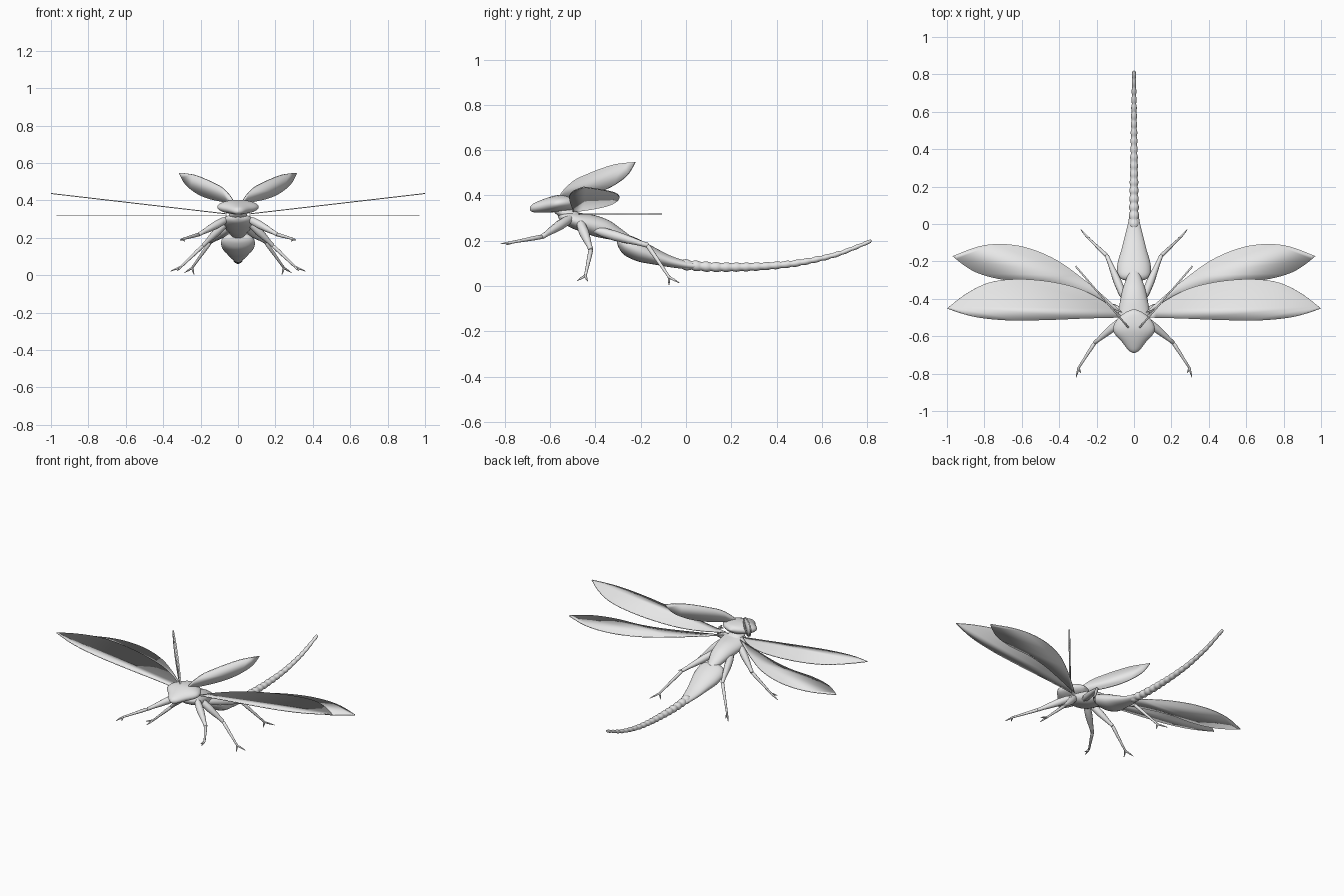
import bpy, bmesh, math
from mathutils import Vector

if "Cube" in bpy.data.objects:
    bpy.data.objects.remove(bpy.data.objects["Cube"])

GREY = bpy.data.materials.new("plain grey")
GREY.diffuse_color = (0.8, 0.8, 0.8, 1)
GREY.use_nodes = True
GREY.node_tree.nodes["Principled BSDF"].inputs["Base Color"].default_value = GREY.diffuse_color


def finish(bm, name, angle=50):
    bmesh.ops.recalc_face_normals(bm, faces=bm.faces)
    me = bpy.data.meshes.new(name)
    bm.to_mesh(me)
    bm.free()
    ob = bpy.data.objects.new(name, me)
    bpy.context.collection.objects.link(ob)
    me.materials.append(GREY)
    bpy.ops.object.select_all(action='DESELECT')
    ob.select_set(True)
    bpy.context.view_layer.objects.active = ob
    bpy.ops.object.shade_smooth_by_angle(angle=math.radians(angle))
    return ob


def skin(bm, rings):
    """Join rings of equal size into a closed skin."""
    rows = [[bm.verts.new(p) for p in r] for r in rings]
    n = len(rows[0])
    for a, b in zip(rows, rows[1:]):
        for i in range(n):
            j = (i + 1) % n
            bm.faces.new((a[i], a[j], b[j], b[i]))
    bm.faces.new(rows[0])
    bm.faces.new(rows[-1])


def smooth_points(pts, steps):
    """Catmull-Rom interpolation of tuples."""
    out = []
    for i in range(len(pts) - 1):
        p = [Vector(pts[max(0, min(len(pts) - 1, i + k))]) for k in (-1, 0, 1, 2)]
        for s in range(steps):
            t = s / steps
            out.append(0.5 * (2 * p[1] + (p[2] - p[0]) * t
                       + (2 * p[0] - 5 * p[1] + 4 * p[2] - p[3]) * t * t
                       + (3 * p[1] - p[0] - 3 * p[2] + p[3]) * t ** 3))
    return out + [Vector(pts[-1])]


def body_part(name, sections, steps=4, sides=24):
    """Sections are (y, centre z, half width, half height)."""
    bm = bmesh.new()
    secs = [Vector(s[:2]).to_4d() for s in sections]
    a = smooth_points([s[:2] for s in sections], steps)
    b = smooth_points([s[2:] for s in sections], steps)
    rings = []
    for (y, z), (w, h) in zip(a, b):
        w, h = max(w, 0.002), max(h, 0.002)
        rings.append([(w * math.cos(k * math.tau / sides), y,
                       z + h * math.sin(k * math.tau / sides)) for k in range(sides)])
    skin(bm, rings)
    return finish(bm, name)


def limb(bm, pts, radii, sides=10):
    """Round tube through points with a radius at each point."""
    pts = [Vector(p) for p in pts]
    rings = []
    for i, p in enumerate(pts):
        d = (pts[min(i + 1, len(pts) - 1)] - pts[max(i - 1, 0)]).normalized()
        u = d.cross(Vector((0.3, 0.2, 1))).normalized()
        v = d.cross(u)
        rings.append([p + radii[i] * (u * math.cos(k * math.tau / sides)
                      + v * math.sin(k * math.tau / sides)) for k in range(sides)])
    skin(bm, rings)


def mirror(ob):
    m = ob.modifiers.new("other side", 'MIRROR')
    m.use_mirror_merge = False


def wing(name, upper, lower, place, thick):
    """Thin blade between two edges that share root and tip."""
    bm = bmesh.new()
    up, lo = smooth_points(upper, 5), smooth_points(lower, 5)
    outline = up + lo[-2:0:-1]
    bm.faces.new([bm.verts.new(place(*p)) for p in outline])
    ob = finish(bm, name, 30)
    s = ob.modifiers.new("thickness", 'SOLIDIFY')
    s.thickness, s.offset = thick, 0
    mirror(ob)


# Head: broad wedge with pointed snout
body_part("head", [(-0.69, 0.342, 0.004, 0.006), (-0.675, 0.345, 0.03, 0.019),
                   (-0.63, 0.354, 0.065, 0.03), (-0.585, 0.362, 0.105, 0.036),
                   (-0.55, 0.366, 0.11, 0.037), (-0.51, 0.368, 0.09, 0.033),
                   (-0.475, 0.372, 0.05, 0.022), (-0.455, 0.374, 0.004, 0.003)])

# Neck and thorax
body_part("neck", [(-0.58, 0.335, 0.02, 0.012), (-0.55, 0.325, 0.045, 0.025),
                   (-0.50, 0.31, 0.05, 0.03), (-0.47, 0.30, 0.045, 0.02)])
body_part("thorax", [(-0.565, 0.308, 0.004, 0.004), (-0.55, 0.303, 0.05, 0.022),
                     (-0.51, 0.293, 0.08, 0.035), (-0.46, 0.28, 0.082, 0.042),
                     (-0.40, 0.265, 0.072, 0.047), (-0.34, 0.248, 0.058, 0.042),
                     (-0.29, 0.225, 0.04, 0.03), (-0.25, 0.205, 0.025, 0.02)])

# Abdomen
body_part("abdomen", [(-0.305, 0.20, 0.004, 0.004), (-0.298, 0.195, 0.06, 0.025),
                      (-0.27, 0.182, 0.088, 0.047), (-0.21, 0.158, 0.088, 0.05),
                      (-0.14, 0.133, 0.068, 0.038), (-0.07, 0.109, 0.05, 0.026),
                      (0.0, 0.093, 0.033, 0.018), (0.05, 0.088, 0.024, 0.014)])

# Beaded tail that curls up
path = smooth_points([(-0.02, 0.096), (0.08, 0.086), (0.18, 0.083), (0.32, 0.086),
                      (0.46, 0.097), (0.56, 0.114), (0.66, 0.138), (0.74, 0.167),
                      (0.82, 0.2)], 16)
beads, rings = 19, []
for i, (y, z) in enumerate(path):
    t = (y + 0.02) / 0.84
    r = (0.027 * (1 - t) ** 2 + 0.019 * 2 * t * (1 - t) + 0.010 * t * t)
    r *= 0.8 + 0.25 * abs(math.sin(math.pi * beads * t))
    if i >= len(path) - 1:
        r = 0.002
    rings.append([(r * math.cos(k * math.tau / 14), y,
                   z + 0.9 * r * math.sin(k * math.tau / 14)) for k in range(14)])
bm = bmesh.new()
skin(bm, rings)
finish(bm, "tail", 60)

# Legs: hip, knee, ankle, then two claw tips
LEGS = {
    "front_leg": ((0.06, -0.51, 0.30), (0.21, -0.635, 0.218), (0.297, -0.77, 0.193),
                  (0.31, -0.82, 0.186), (0.285, -0.795, 0.182)),
    "middle_leg": ((0.06, -0.47, 0.285), (0.185, -0.42, 0.16), (0.305, -0.445, 0.045),
                   (0.36, -0.435, 0.022), (0.325, -0.48, 0.024)),
    "hind_leg": ((0.05, -0.40, 0.247), (0.145, -0.17, 0.18), (0.245, -0.075, 0.04),
                 (0.285, -0.03, 0.014), (0.235, -0.075, 0.004)),
}
for name, joints in LEGS.items():
    hip, knee, ankle, tip_a, tip_b = map(Vector, joints)
    bm = bmesh.new()
    steps = [0, 0.15, 0.4, 0.65, 0.85, 1, 1.03]
    limb(bm, [hip.lerp(knee, t) for t in steps],
         [0.015, 0.021, 0.022, 0.017, 0.012, 0.011, 0.003])
    limb(bm, [knee.lerp(ankle, t) for t in (-0.03, 0.05, 0.3, 0.7, 1, 1.03)],
         [0.004, 0.010, 0.0095, 0.007, 0.006, 0.003])
    for tip in (tip_a, tip_b):
        limb(bm, [ankle, ankle.lerp(tip, 0.5), tip], [0.006, 0.005, 0.0015], 8)
    mirror(finish(bm, name))

# Large fore wings, rising outward
wing("fore_wing",
     [(0.06, -0.5), (0.16, -0.415), (0.30, -0.343), (0.47, -0.305), (0.64, -0.295),
      (0.78, -0.315), (0.9, -0.375), (1.0, -0.452)],
     [(0.06, -0.5), (0.25, -0.505), (0.45, -0.513), (0.65, -0.516), (0.8, -0.505),
      (0.9, -0.485), (1.0, -0.452)],
     lambda x, y: (x, y, 0.328 + 0.116 * (x - 0.06)), 0.005)

# Level hind wings, swept back
wing("hind_wing",
     [(0.06, -0.475), (0.15, -0.395), (0.27, -0.295), (0.41, -0.195), (0.56, -0.13),
      (0.70, -0.107), (0.83, -0.12), (0.97, -0.172)],
     [(0.06, -0.475), (0.2, -0.42), (0.4, -0.345), (0.56, -0.308), (0.70, -0.298),
      (0.83, -0.265), (0.91, -0.22), (0.97, -0.172)],
     lambda x, y: (x, y, 0.318), 0.005)

# Upright leaf shaped crests behind the head
wing("crest",
     [(0, 0.385), (0.08, 0.425), (0.22, 0.468), (0.38, 0.494), (0.55, 0.517),
      (0.75, 0.538), (1, 0.548)],
     [(0, 0.385), (0.2, 0.392), (0.45, 0.408), (0.65, 0.432), (0.82, 0.467),
      (0.92, 0.50), (1, 0.548)],
     lambda t, z: (0.02 + 0.293 * t, -0.565 + 0.34 * t, z), 0.009)
